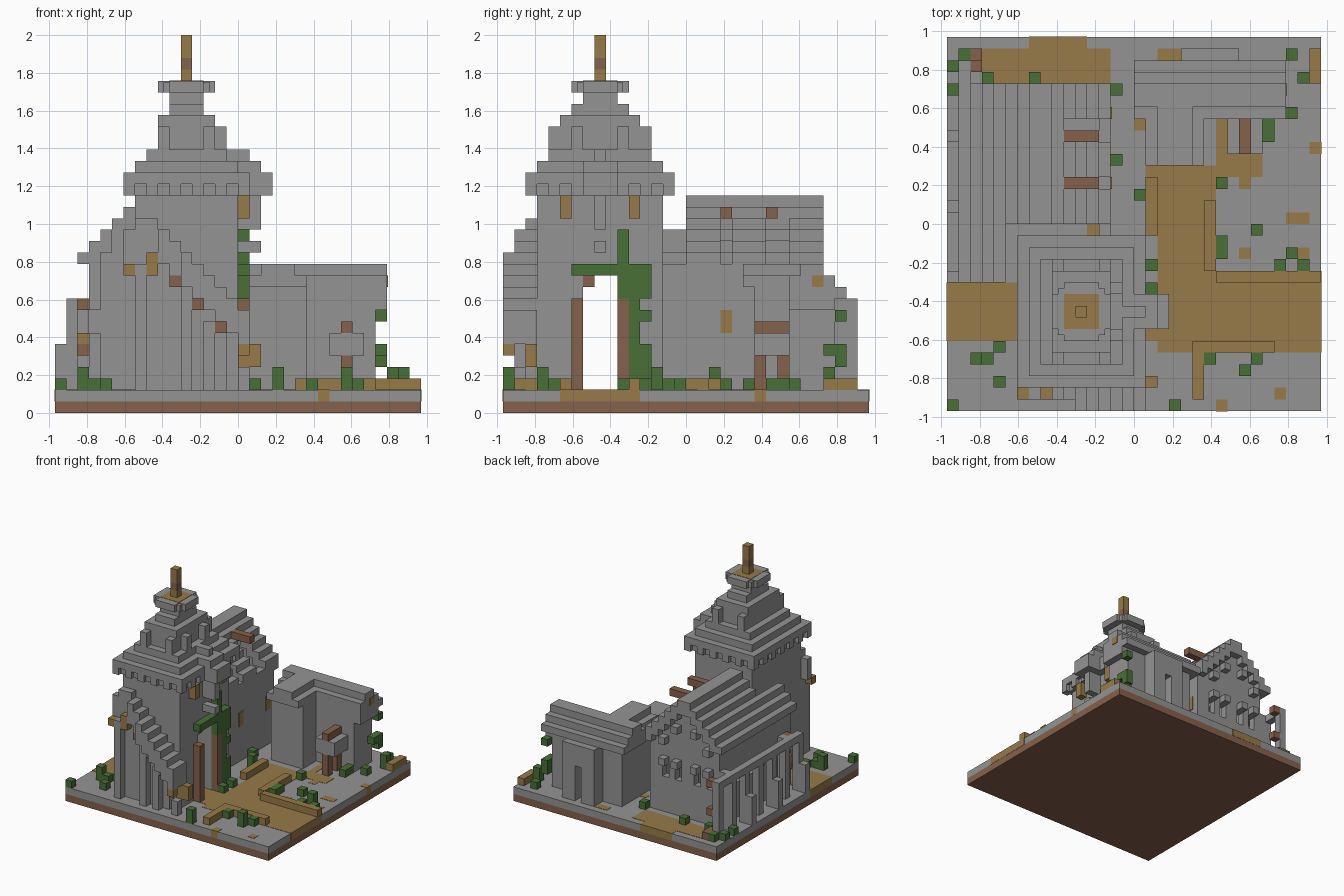
import bpy
import bmesh
from mathutils import Matrix, Vector

if "Cube" in bpy.data.objects:
    bpy.data.objects.remove(bpy.data.objects["Cube"])

U = 2 / 33          # edge of one block
GROUND = 2          # top of the base, in blocks


def material(name, color):
    m = bpy.data.materials.new(name)
    m.use_nodes = True
    rgba = (*color, 1)
    m.diffuse_color = rgba
    m.node_tree.nodes["Principled BSDF"].inputs["Base Color"].default_value = rgba
    return m


STONE = material("grey stone", (.295, .295, .295))
SAND = material("tan sandstone", (.31, .195, .065))
WOOD = material("brown wood", (.235, .12, .07))
LEAF = material("green leaves", (.065, .16, .038))


def part(name, mat, boxes):
    """One object made of boxes (x0, x1, y0, y1, z0, z1) in block units."""
    bm = bmesh.new()
    for x0, x1, y0, y1, z0, z1 in boxes:
        size = Vector((x1 - x0, y1 - y0, z1 - z0)) * U
        mid = Vector((x0 + x1, y0 + y1, z0 + z1)) * U / 2
        bmesh.ops.create_cube(bm, size=1, matrix=Matrix.Translation(mid) @ Matrix.Diagonal((*size, 1)))
    mesh = bpy.data.meshes.new(name)
    bm.to_mesh(mesh)
    bm.free()
    mesh.materials.append(mat)
    ob = bpy.data.objects.new(name, mesh)
    bpy.context.scene.collection.objects.link(ob)
    return ob


def block(x, y, z, h=1):
    return (x, x + 1, y, y + 1, z, z + h)


def patch(x0, x1, y0, y1, z=GROUND):
    """Thin plate; where it meets the rim it also shows on the side of the paving."""
    lo = [v - .03 if v == -16 else v for v in (x0, y0)]
    hi = [v + .03 if v == 16 else v for v in (x1, y1)]
    return (lo[0], hi[0], lo[1], hi[1], z - 1, z + .04)


def ring(cx, cy, hx, hy, z0, z1):
    return (cx - hx, cx + hx, cy - hy, cy + hy, z0, z1)


# Base and sandy paths
part("base_soil", WOOD, [(-16, 16, -16, 16, 0, 1)])
part("base_paving", STONE, [(-16, 16, -16, 16, 1, GROUND)])
part("sand_paths", SAND, [
    patch(-16, 2, -10, -5), patch(1, 7, 0, 5), patch(2, 7, -11, 0), patch(7, 16, -11, -4),
    patch(7, 11, 4, 6), patch(7, 8, 6, 9), patch(-13, -2, 12, 15),
    patch(-9, -4, 15, 16), patch(2, 4, 14, 15)])
part("loose_sand", SAND, [patch(x, x + 1, y, y + 1) for x, y in
     ((0, 8), (15, 6), (13, 0), (14, 0), (9, 3), (9, -3), (14, -3), (12, -15), (7, -16), (-4, -1))])

# Low beams lying around the court
part("court_beams", SAND, [
    (7, 16, -5, -4, 2, 3), (5, 12, -11, -10, 2, 3), (5, 6, -15, -11, 2, 3),
    (6, 7, -4, 2, 2, 3), (1, 2, -1, 4, 2, 3), (15, 16, 12, 15, 2, 3)])

# Tower with a passage running straight through it
CX, CY = -4.5, -7.5
part("tower_body", STONE, [
    (-9, 0, -13, -9, 2, 19), (-9, 0, -6, -2, 2, 19), (-9, 0, -9, -6, 12, 19)])
part("tower_roof", STONE, [
    ring(CX, CY, hx, hy, z0, z1) for hx, hy, z0, z1 in (
        (5.5, 6.5, 20, 21), (5, 6, 19, 20), (4.5, 5.5, 21, 22), (3.5, 4.5, 22, 23),
        (2.5, 3.5, 23, 26), (1.5, 2.5, 26, 27), (1.5, 1.5, 27, 28),
        (2.5, 1.5, 28, 29), (1.5, 2.5, 28, 29), (2, 2, 28, 28.9))])
brackets = [block(x, y, 19) for x in range(-10, 1, 2) for y in (-14, -2)]
brackets += [block(x, y, 19) for y in range(-14, -1, 2) for x in (-10, 0)]
part("tower_brackets", STONE, brackets)
part("roof_dormers", STONE,
     [block(x, y, 23, 2) for x in (-7, -3) for y in (-12, -4)]
     + [block(-2, y, 23, 2) for y in (-10, -6)])
part("gate_canopy", STONE, [
    (0, 3, -9, -6, 19, 21), (0, 2, -9, -6, 21, 22), (-1, 1, -8, -7, 22, 23),
    (0, 2, -8, -7, 16, 19), (0, 2, -8, -7, 14, 15)])
part("tower_windows", SAND, [block(0, y, 17, 2) for y in (-11, -5)])
part("cap_top", SAND, [patch(-6, -3, -9, -6, 29)])
part("spire", SAND, [block(-5, -8, 29), block(-5, -8, 31, 2)])
part("spire_band", WOOD, [block(-5, -8, 30)])

# Gate frame and the climbing plant beside it
part("gate_posts", WOOD, [block(0, -10, 2, 8), block(0, -6, 2, 8), block(-1, -9, 11)])
part("gate_vine", LEAF, [
    (0, 1, -10, -5, 12, 13), (0, 1, -6, -3, 10, 13), (0, 1, -5, -4, 2, 10),
    (0, 1, -6, -5, 13, 16), (0, 1, -4, -3, 8, 9), (0, 2, -4, -3, 2, 3), (0, 1, -4, -3, 3, 6)])

# Stepped front wing leaning on the tower
wall, roof, trim = [], [], []
for k, x in enumerate(range(-9, 1)):
    top = 17 - max(0, k - 1)
    y0 = -14 if top > 16 else -15 if top > 14 else -16
    roof.append((x, x + 1, y0, -13, top - 3, top))
    if x < -1:
        wall.append((x, x + 1, -14, -13, 2, top - 3))
    if k in (3, 5, 7):
        trim.append(block(x, -15, top - 4))
roof.append((-10, -9, -14, -13, 13, 16))
part("front_wing_wall", STONE, wall)
part("front_wing_roof", STONE, roof)
part("front_wing_posts", STONE, [block(x, -15, 2, h) for x, h in ((-9, 11), (-5, 9), (-3, 6), (0, 2))])
part("front_wing_rafters", WOOD, trim)
part("front_wing_trim", SAND, [block(-10, -15, 12), block(-8, -15, 12, 2), block(0, -14, 4, 2),
                               block(1, -14, 4, 2), block(0, -16, 5)])

# Hall with a stepped gable roof, broken on the court side
roof, gable = [], []
for k in range(6):
    top = 19 - k
    left, right = -9 - k, -8 + k
    thick = 1 if k > 4 else 2
    roof.append((left, left + 1, -5 if k > 2 else 0, 12, top - thick, top))
    if k < 2:
        roof.append((right, right + 1, 0, 12, top - 2, top))
    else:
        roof += [(right, right + 1, y, y + 3, top - 2, top) for y in (0, 4, 9)]
    for x in (left, right):
        if -13 <= x <= -3:
            gable.append((x, x + 1, 0, 1, 2, top - 2))
            # back wall with window openings and projecting blocks
            window = 7 if k in (1, 3) else top - 2
            gable.append((x, x + 1, 10, 11, 2, window))
            if k in (1, 3):
                gable.append((x, x + 1, 10, 11, 9, top - 2))
                gable += [block(x, 11, z) for z in (top - 4, 9)]
part("hall_roof", STONE, roof + [(-15, -14, -5, 14, 9, 10)])
part("hall_gables", STONE, gable)
part("hall_side_walls", STONE, [(-3, -2, -2, 11, 2, 13), (-13, -12, -5, 11, 2, 7),
                                (-13, -12, -5, 11, 9, 13)])
part("hall_eave_posts", STONE, [block(-15, y, 2, 7) for y in range(-5, 14, 3)]
     + [block(-14, y, 2, 8) for y in (-3, 10)])
part("hall_buttresses", STONE, [block(-16, y, 2, 4) for y in (-5, 1, 7)])
part("hall_beams", WOOD, [(-6, -3, y, y + 1, 17, 18) for y in (3, 7)]
     + [block(-14, y, z) for y in (-4, 13) for z in (5, 9)])
part("hall_windows", SAND, [(-2, -1.9, y, y + 1, 7, 9) for y in (3, 9)]
     + [block(-14, -4, 6)])
part("hall_rubble", WOOD, [block(-14, y, 2) for y in (13, 14)])

# Court house: back range, short front arm and a rear porch
part("house_walls", STONE, [(1, 12, 9, 13, 2, 12), (1, 6, 6, 10, 2, 12)])
steps = [(0, 13, 9 + (z > 12), 25 - z, z - 1, z) for z in (11, 12, 13)]
part("house_roof", STONE, steps + [(1, 6, 5, 10, 11, 12), (2, 5, 5, 11, 12, 13),
                                   (12, 13, 9, 13, 9, 11)])
part("house_porch", STONE, [(4, 6, 13, 15, 2, 10), (7, 9, 13, 15, 2, 10), (6, 7, 13, 15, 7, 10)])
part("house_end_block", SAND, [(12.1, 13.1, 11, 12, 11, 12)])

# Stone table with timber legs
part("table_top", STONE, [(8, 11, 6, 9, 5, 7)])
part("table_beam", WOOD, [(9, 10, 6, 9, 7, 8)])
part("table_legs", WOOD, [block(9, y, 2, 3) for y in (6, 8)])

# Bushes scattered over the ground, a few of them two blocks tall
shrubs = [(-16, 13), (-15, 14), (-13, 12), (-16, 11), (-9, 12), (-2, 11), (-2, 5),
          (13, 14), (13, 9), (11, 8), (11, 7), (7, 3), (7, -2), (1, -6),
          (10, -1), (13, -3), (14, -4), (12, -4), (-12, -11), (-13, -12),
          (-12, -14), (-16, -16), (6, -12), (10, -12), (7, -3)]
part("bushes", LEAF, [block(x, y, GROUND) for x, y in shrubs])
tall = [(14, 12), (0, 2), (3, -16), (9, -13), (-14, -12), (13, -3)]
part("tall_bushes", LEAF, [block(x, y, GROUND, 2) for x, y in tall])
part("house_creeper", LEAF, [block(12, 13, 4, 2), block(12, 12, 5), block(12, 13, 8)])
